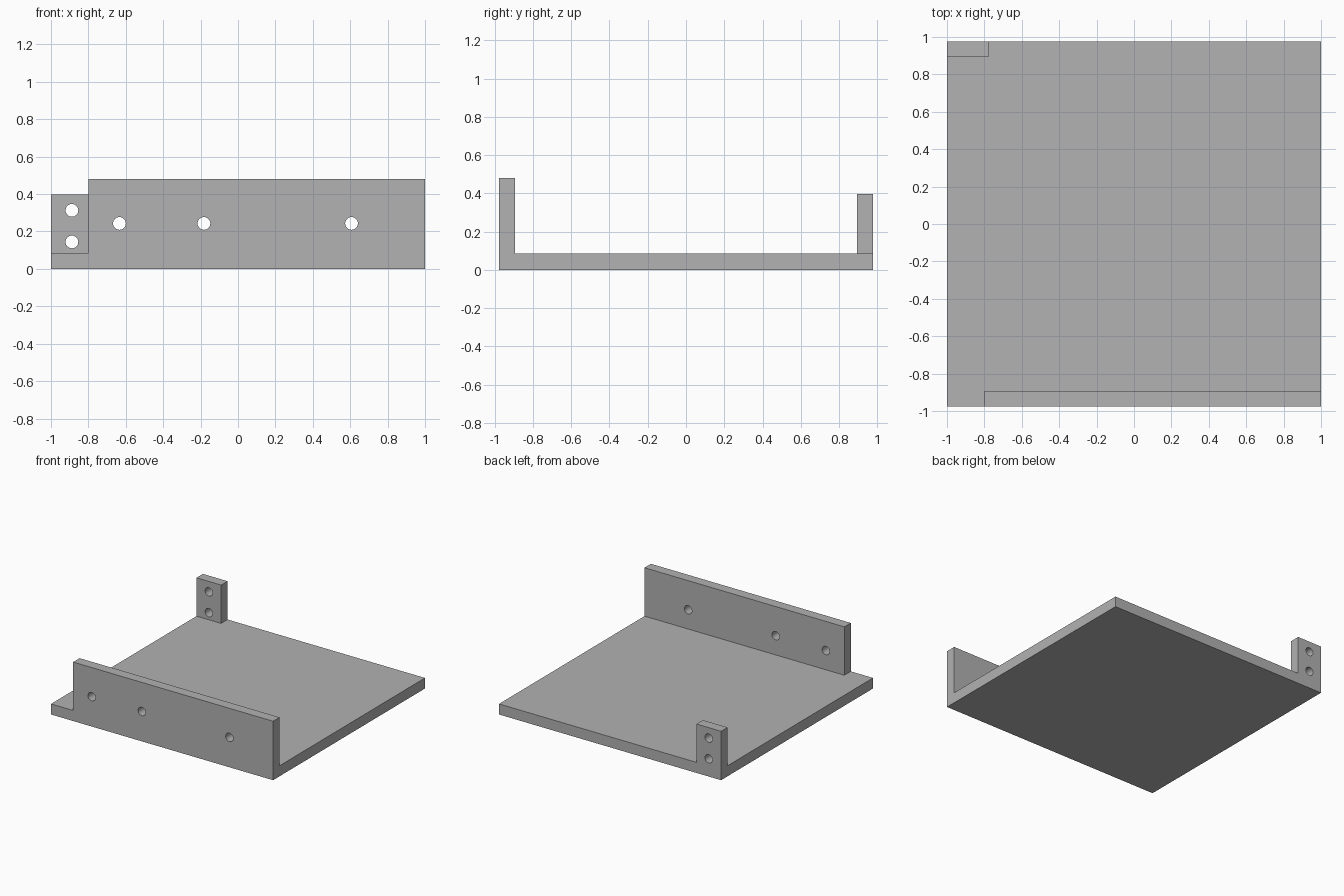
import bpy
import bmesh
import math
from mathutils import Matrix, Vector

default = bpy.data.objects.get("Cube")
if default:
    bpy.data.objects.remove(default, do_unlink=True)

# One grey for the whole bracket
grey = bpy.data.materials.new("plain grey")
grey.use_nodes = True
colour = (0.445, 0.445, 0.445, 1)
grey.diffuse_color = colour
grey.node_tree.nodes["Principled BSDF"].inputs["Base Color"].default_value = colour

HALF_Y = 0.977
THICK = 0.083
BASE = 0.086
HOLE_RADIUS = 0.034


def finish(name, bm):
    mesh = bpy.data.meshes.new(name)
    bm.to_mesh(mesh)
    bm.free()
    mesh.materials.append(grey)
    obj = bpy.data.objects.new(name, mesh)
    bpy.context.collection.objects.link(obj)
    return obj


def box(name, low, high):
    low, high = Vector(low), Vector(high)
    bm = bmesh.new()
    bmesh.ops.create_cube(bm, size=1, matrix=Matrix.Translation((low + high) / 2)
                          @ Matrix.Diagonal((high - low).to_4d()))
    return finish(name, bm)


def hole(x, y, z):
    bm = bmesh.new()
    place = Matrix.Translation((x, y, z)) @ Matrix.Rotation(math.pi / 2, 4, "X")
    bmesh.ops.create_cone(bm, cap_ends=True, segments=32, radius1=HOLE_RADIUS,
                          radius2=HOLE_RADIUS, depth=THICK * 3, matrix=place)
    return finish("hole_cutter", bm)


def combine(target, tool, operation):
    tool.hide_render = True
    mod = target.modifiers.new(operation.lower(), "BOOLEAN")
    mod.operation = operation
    mod.solver = "EXACT"
    mod.object = tool
    bpy.context.view_layer.objects.active = target
    bpy.ops.object.modifier_apply(modifier=mod.name)
    bpy.data.objects.remove(tool, do_unlink=True)


# Base plate with the long front wall and the small back tab fused onto it
bracket = box("base_plate_with_walls", (-1, -HALF_Y, 0), (1, HALF_Y, BASE))
front_wall = box("front_wall", (-0.80, -HALF_Y, 0), (1, THICK - HALF_Y, 0.48))
back_tab = box("back_tab", (-1, HALF_Y - THICK, 0), (-0.778, HALF_Y, 0.398))
for part in (front_wall, back_tab):
    combine(bracket, part, "UNION")

# Merge coplanar faces left by the joins
bm = bmesh.new()
bm.from_mesh(bracket.data)
bmesh.ops.remove_doubles(bm, verts=bm.verts, dist=0.0001)
bmesh.ops.dissolve_limit(bm, angle_limit=0.01, verts=bm.verts, edges=bm.edges)
bm.to_mesh(bracket.data)
bm.free()

# Screw holes: three through the wall, two through the tab
for x in (-0.634, -0.182, 0.607):
    combine(bracket, hole(x, -HALF_Y + THICK / 2, 0.243), "DIFFERENCE")
for z in (0.144, 0.313):
    combine(bracket, hole(-0.888, HALF_Y - THICK / 2, z), "DIFFERENCE")

# Smooth hole walls, crisp edges elsewhere
bpy.ops.object.select_all(action="DESELECT")
bracket.select_set(True)
bpy.context.view_layer.objects.active = bracket
bpy.ops.object.shade_smooth_by_angle(angle=math.radians(30))
